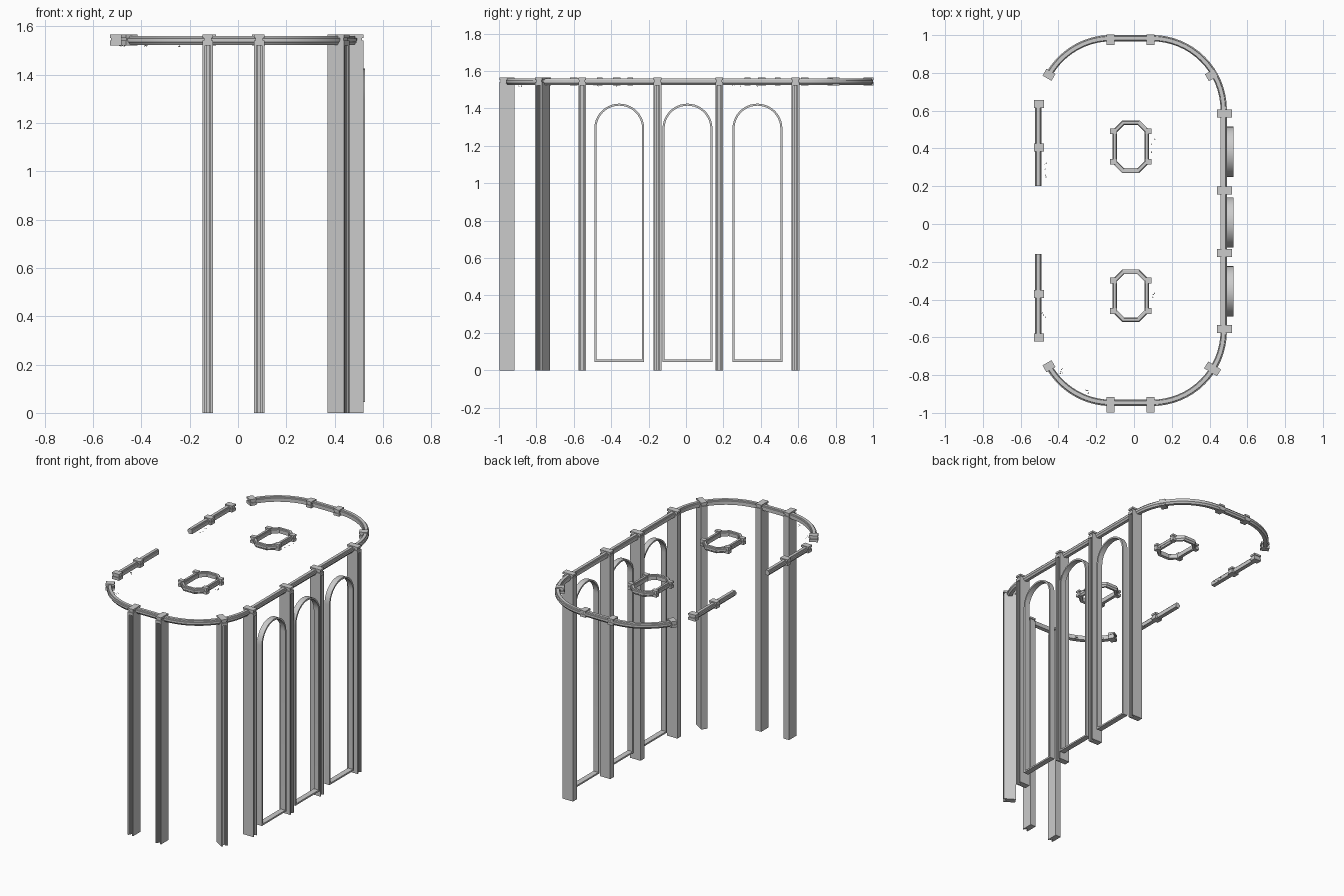
import bpy, bmesh, math, random
from mathutils import Vector, Matrix

if "Cube" in bpy.data.objects:
    bpy.data.objects.remove(bpy.data.objects["Cube"])
random.seed(4)

def finish(bm, name, smooth=False):
    bmesh.ops.recalc_face_normals(bm, faces=bm.faces)
    me = bpy.data.meshes.new(name)
    bm.to_mesh(me)
    bm.free()
    ob = bpy.data.objects.new(name, me)
    bpy.context.collection.objects.link(ob)
    if smooth:
        bpy.ops.object.select_all(action='DESELECT')
        ob.select_set(True)
        bpy.context.view_layer.objects.active = ob
        bpy.ops.object.shade_smooth_by_angle(angle=math.radians(25))
    return ob

def sweep(name, path, profile, closed=False, vertical_x=None, smooth=False):
    """Sweep (offset, height) profile along a 2D path with mitred corners."""
    bm = bmesh.new()
    pts = [Vector(p) for p in path]
    n, m, rings = len(pts), len(profile), []
    for i, p in enumerate(pts):
        a = pts[i - 1] if (i or closed) else p
        b = pts[(i + 1) % n] if (i < n - 1 or closed) else p
        d1, d2 = (p - a), (b - p)
        d1 = d1.normalized() if d1.length else d2.normalized()
        d2 = d2.normalized() if d2.length else d1
        t = (d1 + d2).normalized()
        nrm = Vector((t.y, -t.x)) / max(t.dot(d1), 0.4)
        ring = []
        for o, h in profile:
            q = p + nrm * o
            co = (h, q.x, q.y) if vertical_x else (q.x, q.y, h)
            ring.append(bm.verts.new(co))
        rings.append(ring)
    for i in range(n if closed else n - 1):
        r, s = rings[i], rings[(i + 1) % n]
        for j in range(m):
            k = (j + 1) % m
            bm.faces.new((r[j], r[k], s[k], s[j]))
    if not closed:
        bm.faces.new(rings[0])
        bm.faces.new(rings[-1])
    return finish(bm, name, smooth)

def arc(cx, cy, r, a0, a1, n=16):
    return [(cx + r * math.cos(math.radians(a0 + (a1 - a0) * i / n)),
             cy + r * math.sin(math.radians(a0 + (a1 - a0) * i / n))) for i in range(n + 1)]

def clip(name, x, y, ang, depth=0.055, width=0.042):
    """Stepped block gripping the rail: base, neck and cap."""
    bm = bmesh.new()
    for d, w, z0, z1 in ((depth, width, 1.522, 1.541), (depth * .85, width * .75, 1.541, 1.553),
                         (depth, width, 1.553, 1.566)):
        mat = (Matrix.Translation((x, y, (z0 + z1) / 2)) @ Matrix.Rotation(math.radians(ang), 4, 'Z')
               @ Matrix.Diagonal((d, w, z1 - z0, 1)))
        bmesh.ops.create_cube(bm, size=1, matrix=mat)
    finish(bm, name)

def pillar(name, x, y, ang, height=1.53):
    """Solid post with a stepped groove in its outward face."""
    prof = [(-.04, -.021), (.04, -.021), (.04, -.012), (.031, -.012), (.031, -.006), (.02, -.006),
            (.02, .006), (.031, .006), (.031, .012), (.04, .012), (.04, .021), (-.04, .021)]
    bm = bmesh.new()
    f = bm.faces.new([bm.verts.new((a, b, 0)) for a, b in prof])
    ex = bmesh.ops.extrude_face_region(bm, geom=[f])
    bmesh.ops.translate(bm, vec=(0, 0, height), verts=[v for v in ex['geom'] if isinstance(v, bmesh.types.BMVert)])
    bm.transform(Matrix.Translation((x, y, 0)) @ Matrix.Rotation(math.radians(ang), 4, 'Z'))
    finish(bm, name)

# Moulding section, outward is positive
RAIL = [(-.017, 1.527), (.008, 1.524), (.012, 1.532), (.017, 1.536), (.017, 1.551),
        (.011, 1.553), (.009, 1.560), (-.011, 1.560), (-.013, 1.554), (-.017, 1.552)]

# Main rail: rounded front, right side and rounded back
R = 0.38
path = (arc(-.12, -.567, R, 209, 270) + arc(.095, -.567, R, 270, 360)
        + arc(.095, .604, R, 0, 90) + arc(-.12, .604, R, 90, 151))
sweep("main_rail", path, RAIL, smooth=True)

# Two separate broken rails on the left
sweep("left_rail_back", [(-.508, .65), (-.508, .20)], RAIL)
sweep("left_rail_front", [(-.508, -.16), (-.508, -.615)], RAIL)

# Pillars with clips on top
posts = [(-.125, -.957, -90), (.088, -.957, -90), (.416, -.767, -32)]
posts += [(.48, y, 0) for y in (-.555, -.153, .178, .585)]
for i, (x, y, a) in enumerate(posts):
    pillar(f"pillar_{i}", x, y, a)
    clip(f"pillar_clip_{i}", x, y, a, depth=0.08)

# Clips without pillars
loose = [(-.125, .976, 90), (.088, .976, 90), (.41, .788, 30), (-.45, .79, 150), (-.45, -.753, 210)]
loose += [(-.503, y, 180) for y in (.635, .405, -.37, -.60)]
for i, (x, y, a) in enumerate(loose):
    clip(f"rail_clip_{i}", x, y, a)

# Eight-sided ceiling frames with four clips each
SMALL = [(o * .72, h) for o, h in RAIL]
for k, cy in enumerate((.41, -.38)):
    cx, hx, hy, c = -.017, .085, .127, .045
    oct_pts = [(hx, -hy + c), (hx, hy - c), (hx - c, hy), (-hx + c, hy),
               (-hx, hy - c), (-hx, -hy + c), (-hx + c, -hy), (hx - c, -hy)]
    sweep(f"ceiling_frame_{k}", [(cx + x, cy + y) for x, y in oct_pts], SMALL, closed=True)
    for sx in (-1, 1):
        for sy in (-1, 1):
            clip(f"ceiling_clip_{k}_{sx}_{sy}", cx + sx * .092, cy + sy * .081, 0, .036, .03)

# Arched window surrounds on the right side
FRAME = [(-.0055, .488), (.0055, .488), (.0055, .526), (-.0055, .526)]
for i, cy in enumerate((-.357, .008, .382)):
    r = .128
    pts = [(cy - r, .051), (cy + r, .051)] + arc(cy, 1.292, r, 0, 180, 20)
    sweep(f"arch_frame_{i}", pts, FRAME, closed=True, vertical_x=True, smooth=True)

# Small broken flakes near the rails
bm = bmesh.new()
for x, y, dy in ((.10, .42, .05), (-.475, .29, .05), (.10, -.37, .02), (-.48, -.48, .02),
                 (-.38, -.78, .02), (-.25, -.89, .01)):
    for _ in range(5):
        mat = Matrix.Translation((x + random.uniform(-.012, .012), y + random.uniform(-dy, dy),
                                  random.uniform(1.518, 1.53)))
        bmesh.ops.create_cone(bm, cap_ends=True, segments=3, radius1=.004, radius2=0, depth=.005, matrix=mat)
finish(bm, "flakes")
